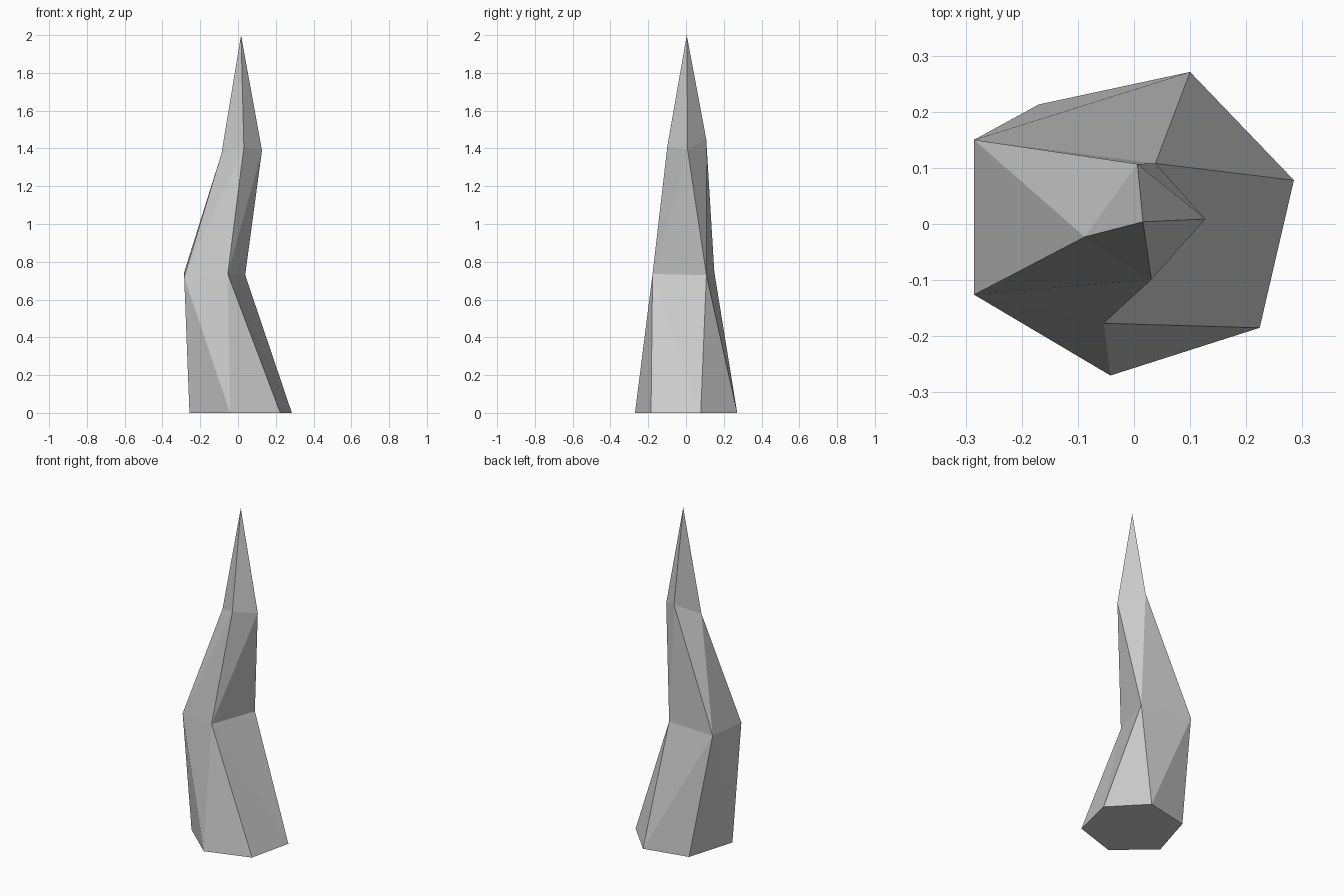
import bpy, bmesh

if "Cube" in bpy.data.objects:
    bpy.data.objects.remove(bpy.data.objects["Cube"])

bm = bmesh.new()


def ring(points):
    return [bm.verts.new(p) for p in points]


def stitch(low, high, steps):
    """Zip two rings with triangles; L advances the lower ring, U the upper."""
    i = j = 0
    for s in steps:
        a, b = low[i % len(low)], high[j % len(high)]
        if s == "L":
            i += 1
            bm.faces.new((a, low[i % len(low)], b))
        else:
            j += 1
            bm.faces.new((a, high[j % len(high)], b))


# Cross-sections, counter-clockwise from above
base = ring([(.285, .078, 0), (.10, .271, 0), (-.17, .213, 0),
             (-.257, -.08, 0), (-.042, -.27, 0), (.224, -.185, 0)])
bend = ring([(.038, .108, .73), (-.285, .15, .745),
             (-.285, -.126, .72), (-.054, -.177, .735)])
neck = ring([(.006, .107, 1.45), (-.088, -.023, 1.37),
             (.031, -.099, 1.41), (.127, .009, 1.39)])
tip = ring([(.016, .004, 2)])

# Faceted skin and flat underside
stitch(base, bend, "LULLULULLU")
stitch(bend, neck, "LULULULU")
stitch(neck, tip, "LLLL")
bm.faces.new(base[::-1])
bmesh.ops.recalc_face_normals(bm, faces=bm.faces)

mesh = bpy.data.meshes.new("bent_spike")
bm.to_mesh(mesh)
bm.free()
bpy.context.collection.objects.link(bpy.data.objects.new("bent_spike", mesh))
